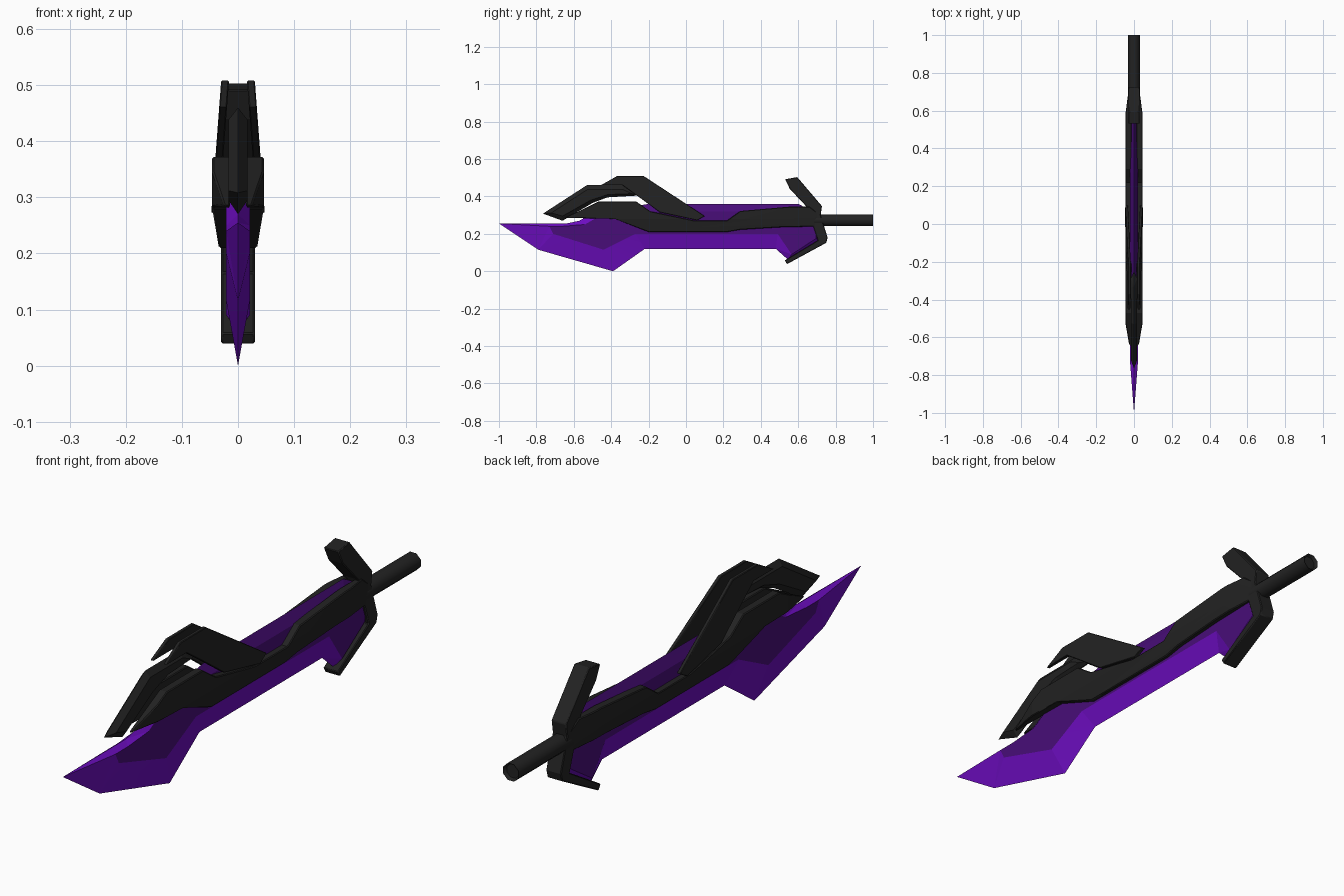
import bpy, bmesh, math
from mathutils import Matrix, Vector

if "Cube" in bpy.data.objects:
    bpy.data.objects.remove(bpy.data.objects["Cube"])


def material(name, rgb):
    m = bpy.data.materials.new(name)
    m.use_nodes = True
    m.diffuse_color = (*rgb, 1)
    m.node_tree.nodes["Principled BSDF"].inputs["Base Color"].default_value = (*rgb, 1)
    return m


BLACK = material("black metal", (0.016, 0.016, 0.016))
EDGE = material("bright purple edge", (0.15, 0.004, 0.52))
PANEL = material("deep purple panel", (0.065, 0.004, 0.19))


def finish(name, bm, mats, mirror=False, bevel=0, angle=8):
    bmesh.ops.recalc_face_normals(bm, faces=bm.faces)
    mesh = bpy.data.meshes.new(name)
    bm.to_mesh(mesh)
    bm.free()
    for m in mats:
        mesh.materials.append(m)
    ob = bpy.data.objects.new(name, mesh)
    bpy.context.collection.objects.link(ob)
    if mirror:
        ob.modifiers.new("Mirror", "MIRROR").use_mirror_merge = False
    if bevel:
        b = ob.modifiers.new("Bevel", "BEVEL")
        b.width, b.segments, b.angle_limit = bevel, 1, math.radians(40)
    bpy.ops.object.select_all(action="DESELECT")
    ob.select_set(True)
    bpy.context.view_layer.objects.active = ob
    bpy.ops.object.shade_smooth_by_angle(angle=math.radians(angle))
    return ob


def sharp_solid(name, outer, inner, half, mats, panel_sides=()):
    """Thin solid: a knife-edge outline sloping up to a flat panel on each side."""
    bm = bmesh.new()
    rim = [bm.verts.new((0, y, z)) for y, z in outer]
    n = len(outer)
    for side in (-1, 1):
        ring = [bm.verts.new((side * half, y, z)) for y, z in inner]
        bm.faces.new(ring).material_index = len(mats) - 1
        for i in range(n):
            j = (i + 1) % n
            f = bm.faces.new((rim[i], rim[j], ring[j], ring[i]))
            f.material_index = len(mats) - 1 if i in panel_sides else 0
    bmesh.ops.triangulate(bm, faces=[f for f in bm.faces if len(f.verts) == 4])
    return finish(name, bm, mats, angle=5)


def plate(name, pts, inside, outside, cuts=(), mirror=True, bevel=0.004):
    """Extruded side profile whose two faces follow thickness functions of y, z."""
    bm = bmesh.new()
    bm.faces.new([bm.verts.new((0, y, z)) for y, z in pts])
    for co, no in cuts:
        bmesh.ops.bisect_plane(bm, geom=bm.verts[:] + bm.edges[:] + bm.faces[:],
                               plane_co=co, plane_no=no)
    ext = bmesh.ops.extrude_face_region(bm, geom=bm.faces[:], use_keep_orig=True)
    top = {g for g in ext["geom"] if isinstance(g, bmesh.types.BMVert)}
    for v in bm.verts:
        v.co.x = (outside if v in top else inside)(v.co.y, v.co.z)
    return finish(name, bm, [BLACK], mirror, bevel)


# Blade with a bright ground edge and a dark flat panel
sharp_solid(
    "blade",
    [(-1, .255), (-.79, .115), (-.39, 0), (-.22, .12), (.48, .12), (.545, .062),
     (.715, .165), (.715, .3), (.6, .36), (-.2, .36), (-.5, .31), (-.57, .27), (-.64, .255)],
    [(-.73, .24), (-.71, .2), (-.44, .115), (-.27, .2), (.49, .2), (.565, .09),
     (.695, .175), (.69, .29), (.58, .32), (-.18, .32), (-.48, .285), (-.54, .25), (-.66, .24)],
    .021, [EDGE, PANEL], panel_sides=(6, 7, 8, 9))


# Long side rails, tapering to the front and the back
def rail_out(y, z):
    return min(.046, .034 + (z - .21) * .17, .024 + (y + .65) * .17, .03 + (.7 - y) * .13)


plate("side_rail",
      [(-.645, .285), (-.47, .372), (-.265, .372), (-.19, .32), (.04, .272), (.22, .272),
       (.29, .322), (.55, .345), (.66, .345), (.72, .3), (.72, .24), (.5, .235),
       (.29, .222), (.22, .21), (-.2, .21), (-.38, .28)],
      lambda y, z: .014, rail_out,
      [((0, -.52, 0), (0, 1, 0)), ((0, .58, 0), (0, 1, 0)), ((0, 0, .28), (0, 0, 1))],
      bevel=.003)


# Raised arches leaning outward towards the rails
def arch_out(y, z):
    return .03 + (.508 - z) * .075


plate("side_arch",
      [(-.455, .46), (-.37, .508), (-.225, .508), (.1, .295), (.06, .272),
       (-.14, .315), (-.27, .41), (-.34, .46)],
      lambda y, z: arch_out(y, z) - .014, arch_out, bevel=.002)

# Centre fin in front of the arches
sharp_solid(
    "centre_fin",
    [(-.765, .308), (-.53, .46), (-.33, .46), (-.25, .405), (-.42, .395), (-.5, .365), (-.66, .27)],
    [(-.72, .312), (-.525, .438), (-.34, .438), (-.29, .415), (-.42, .41), (-.51, .38), (-.66, .295)],
    .017, [BLACK])

# Cross guard with a tall upper horn and a hooked lower prong
plate("cross_guard",
      [(.53, .492), (.595, .503), (.727, .348), (.72, .3), (.757, .18), (.75, .152),
       (.54, .038), (.528, .058), (.705, .165), (.66, .3), (.64, .35), (.555, .44)],
      lambda y, z: -.03, lambda y, z: .03, mirror=False, bevel=.003)

# Octagonal handle with a shallow recess in its end
bm = bmesh.new()
bmesh.ops.create_cone(bm, cap_ends=True, segments=8, radius1=.033, radius2=.033, depth=.32,
                      matrix=Matrix.Translation((0, .84, .272)) @ Matrix.Rotation(math.pi / 2, 4, "X")
                      @ Matrix.Rotation(math.pi / 8, 4, "Z"))
end = max(bm.faces, key=lambda f: f.calc_center_median().y)
bmesh.ops.inset_region(bm, faces=[end], thickness=.007)
bmesh.ops.translate(bm, verts=end.verts[:], vec=Vector((0, -.012, 0)))
finish("handle", bm, [BLACK], angle=50)
